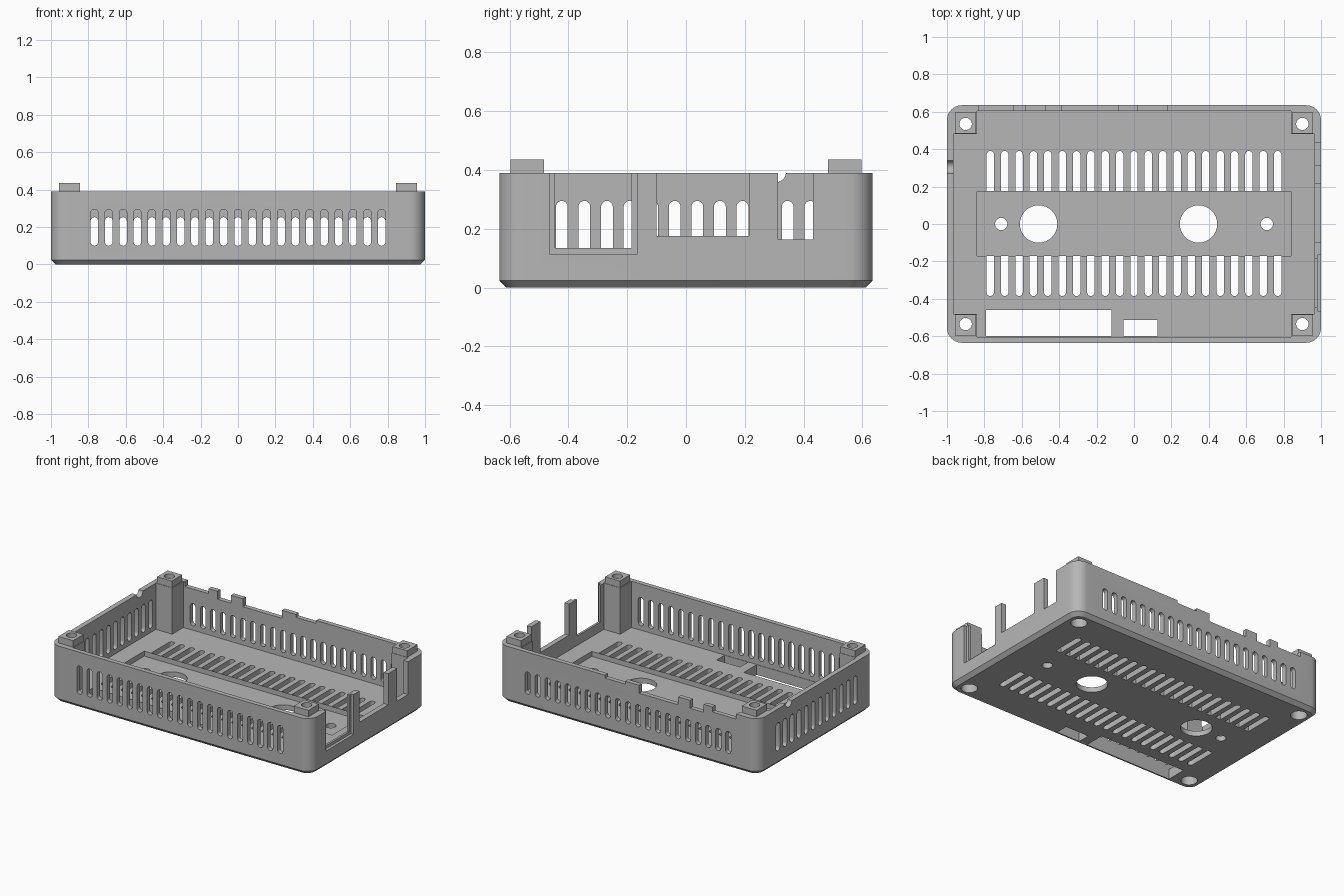
import bpy, bmesh, math

if "Cube" in bpy.data.objects:
    bpy.data.objects.remove(bpy.data.objects["Cube"], do_unlink=True)

grey = bpy.data.materials.new("light_grey_plastic")
grey.use_nodes = True
colour = (0.47, 0.47, 0.47, 1)
grey.diffuse_color = colour
grey.node_tree.nodes["Principled BSDF"].inputs["Base Color"].default_value = colour


# Outline helpers (2D point lists)
def rect(u0, u1, v0, v1):
    return [(u0, v0), (u1, v0), (u1, v1), (u0, v1)]


def arc(u, v, r, start, sweep, n):
    angles = [math.radians(start + sweep * i / n) for i in range(n + 1)]
    return [(u + r * math.cos(a), v + r * math.sin(a)) for a in angles]


def circle(u, v, r, n=32):
    return arc(u, v, r, 0, 360, n)[:-1]


def rounded_rect(a, b, r):
    corners = [(1, 1, 0), (-1, 1, 90), (-1, -1, 180), (1, -1, 270)]
    return [p for sx, sy, s in corners
            for p in arc(sx * (a - r), sy * (b - r), r, s, 90, 10)]


def slot(u, v0, v1, r=0.02):
    return arc(u, v1 - r, r, 0, 180, 10) + arc(u, v0 + r, r, 180, 180, 10)


# Loft a stack of (outline, height) loops along an axis
def loft(bm, axis, loops):
    place = {"z": lambda u, v, w: (u, v, w),
             "y": lambda u, v, w: (u, w, v),
             "x": lambda u, v, w: (w, u, v)}[axis]
    rings = [[bm.verts.new(place(u, v, w)) for u, v in pts] for pts, w in loops]
    faces = [bm.faces.new(rings[0]), bm.faces.new(rings[-1])]
    for a, b in zip(rings, rings[1:]):
        for i in range(len(a)):
            j = (i + 1) % len(a)
            faces.append(bm.faces.new((a[i], a[j], b[j], b[i])))
    bmesh.ops.recalc_face_normals(bm, faces=faces)


def prisms(name, items):
    bm = bmesh.new()
    for axis, pts, lo, hi in items:
        loft(bm, axis, [(pts, lo), (pts, hi)])
    return finish(bm, name)


def finish(bm, name):
    mesh = bpy.data.meshes.new(name)
    bm.to_mesh(mesh)
    bm.free()
    mesh.materials.append(grey)
    ob = bpy.data.objects.new(name, mesh)
    bpy.context.collection.objects.link(ob)
    return ob


def combine(target, name, items, operation="DIFFERENCE"):
    tool = prisms(name, items)
    mod = target.modifiers.new(name, "BOOLEAN")
    mod.operation, mod.object, mod.solver = operation, tool, "EXACT"
    graph = bpy.context.evaluated_depsgraph_get()
    mesh = bpy.data.meshes.new_from_object(target.evaluated_get(graph))
    target.modifiers.clear()
    target.data = mesh
    bpy.data.objects.remove(tool, do_unlink=True)


CORNERS = [(sx, sy) for sx in (-1, 1) for sy in (-1, 1)]
RIM, FLOOR, BELOW, ABOVE = 0.39, 0.07, -0.1, 0.6

# Outer tray with chamfered base
bm = bmesh.new()
outer = rounded_rect(1, 0.635, 0.08)
loft(bm, "z", [(rounded_rect(0.975, 0.61, 0.06), 0), (outer, 0.025), (outer, RIM)])
case = finish(bm, "case_base")

# Cavity that leaves a square pillar in each corner
px, py, wx, wy = 0.84, 0.48, 0.965, 0.603
cavity = [(px, -wy), (px, -py), (wx, -py), (wx, py), (px, py), (px, wy),
          (-px, wy), (-px, py), (-wx, py), (-wx, -py), (-px, -py), (-px, -wy)]
combine(case, "cavity", [("z", cavity, FLOOR, ABOVE)])

# Locating blocks on the pillars
combine(case, "corner_blocks", [
    ("z", rect(*sorted((sx * 0.845, sx * 0.957)), *sorted((sy * 0.483, sy * 0.597))),
     RIM - 0.05, 0.435) for sx, sy in CORNERS], "UNION")

# Shallow tray in the floor and the outer port recess
combine(case, "recesses", [
    ("z", rect(-0.84, 0.84, -0.17, 0.175), 0.035, ABOVE),
    ("x", rect(-0.465, -0.165, 0.115, ABOVE), 0.98, 1.2)])

# Screw holes, floor holes and floor openings
holes = [("z", circle(sx * 0.9, sy * 0.535, 0.033), BELOW, ABOVE) for sx, sy in CORNERS]
holes += [("z", circle(x, 0, r), BELOW, ABOVE)
          for x, r in ((-0.51, 0.1), (0.345, 0.1), (-0.71, 0.033), (0.71, 0.033))]
holes += [("z", rect(-0.79, -0.12, -0.6, -0.46), BELOW, 0.09),
          ("z", rect(-0.055, 0.125, -0.6, -0.513), BELOW, 0.09)]
combine(case, "floor_holes", holes)
combine(case, "screw_head_pockets", [
    ("z", circle(sx * 0.9, sy * 0.535, 0.052), BELOW, 0.06) for sx, sy in CORNERS])

# Floor, front, back and end wall vents
vents = []
for i in range(21):
    x = (i - 10) * 0.0768
    back = arc(x, 0.37, 0.02, 0, 180, 10) + [(x - 0.02, 0.177), (x + 0.02, 0.177)]
    front = [(u, -v + 0.005) for u, v in back]
    vents += [("z", back, BELOW, 0.09), ("z", front, BELOW, 0.09),
              ("y", slot(x, 0.1, 0.295), -0.7, -0.595),
              ("y", slot(x, 0.1, 0.253), 0.595, 0.7)]
vents += [("x", slot((i - 5.5) * 0.0768, 0.1, 0.295), -1.1, -0.95) for i in range(12)]
combine(case, "vents", vents)

# Port openings in one end, cable notch in the other, steps in the back rim
ports = [("x", rect(y0, y1, z, ABOVE), 0.95, 1.1) for y0, y1, z in
         ((-0.445, -0.185, 0.135), (-0.1, 0.215, 0.175), (0.312, 0.432, 0.163))]
ports.append(("x", circle(0.305, 0.393, 0.035), -1.1, -0.95))
ports += [("y", rect(x0, x1, z, ABOVE), 0.595, 0.7) for x0, x1, z in
          ((-0.829, -0.647, 0.355), (-0.58, -0.476, 0.335),
           (-0.385, -0.086, 0.335), (0.02, 0.176, 0.37))]
combine(case, "wall_openings", ports)

# Smooth the rounded corners, keep crisp edges
bpy.ops.object.select_all(action="DESELECT")
case.select_set(True)
bpy.context.view_layer.objects.active = case
bpy.ops.object.shade_smooth_by_angle(angle=math.radians(25))
